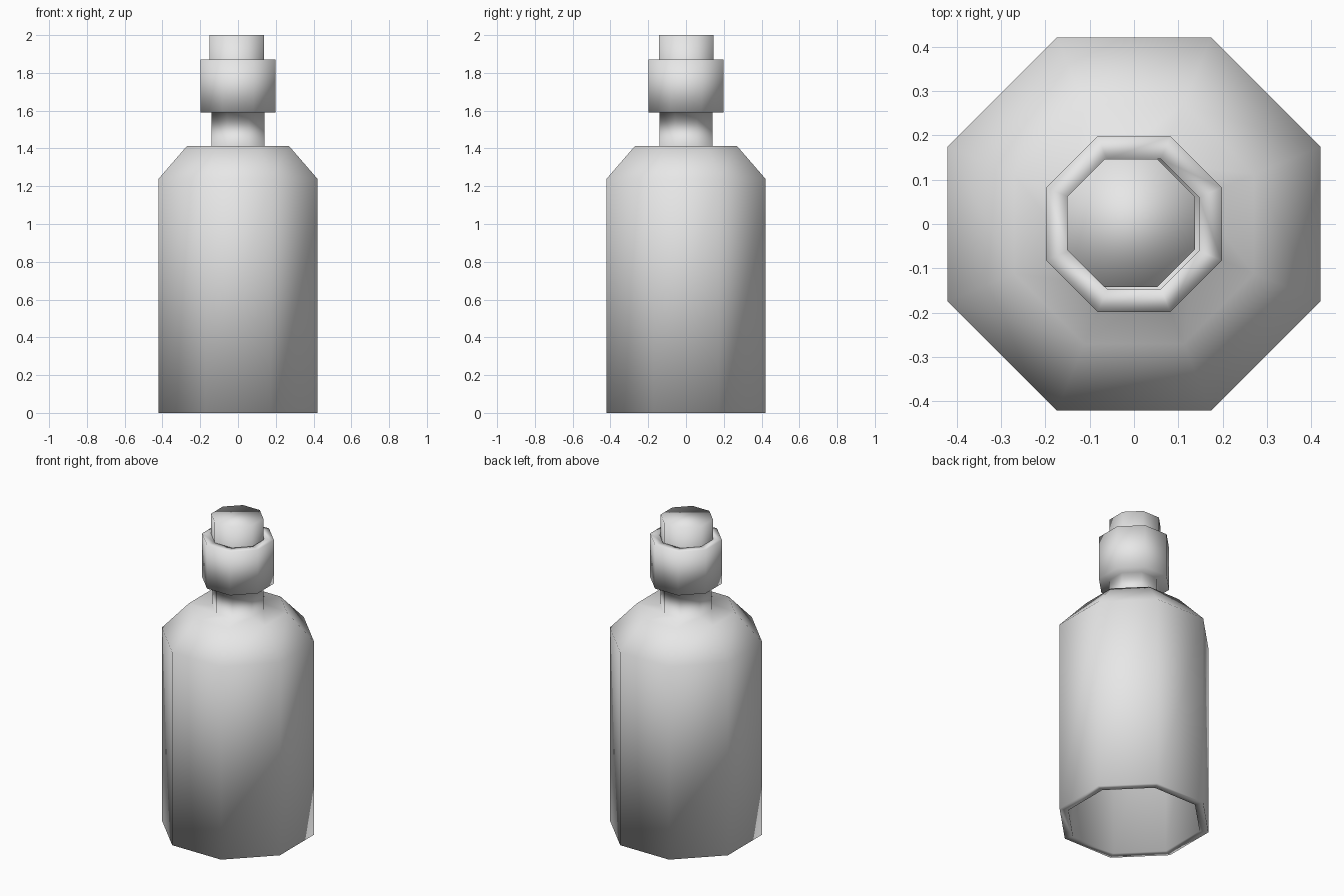
import bpy, bmesh, math

SIDES = 8

cube = bpy.data.objects.get("Cube")
if cube:
    bpy.data.objects.remove(cube, do_unlink=True)

grey = bpy.data.materials.new("plain_grey")
grey.use_nodes = True
colour = (0.8, 0.8, 0.8, 1)
grey.diffuse_color = colour
grey.node_tree.nodes["Principled BSDF"].inputs["Base Color"].default_value = colour


def lathe(name, profile, closed=False, location=(0, 0, 0)):
    """Turn an (apothem, height) profile into a smooth-shaded octagonal part."""
    bm = bmesh.new()
    rings = []
    for apothem, z in profile:
        r = apothem / math.cos(math.pi / SIDES)
        angles = [(i + 0.5) * math.tau / SIDES for i in range(SIDES)]
        rings.append([bm.verts.new((r * math.cos(a), r * math.sin(a), z)) for a in angles])
    pairs = list(zip(rings, rings[1:]))
    if closed:
        pairs.append((rings[-1], rings[0]))
    else:
        bm.faces.new(rings[0])
        bm.faces.new(rings[-1])
    for low, high in pairs:
        for i in range(SIDES):
            j = (i + 1) % SIDES
            bm.faces.new((low[i], low[j], high[j], high[i]))
    bmesh.ops.recalc_face_normals(bm, faces=bm.faces)
    for face in bm.faces:
        face.smooth = True
    mesh = bpy.data.meshes.new(name)
    bm.to_mesh(mesh)
    bm.free()
    mesh.materials.append(grey)
    obj = bpy.data.objects.new(name, mesh)
    obj.location = location
    bpy.context.collection.objects.link(obj)
    return obj


# Hollow bottle, open underneath: outer wall up to the lip, then back down inside
outer = [(0.42, 0), (0.42, 1.24), (0.27, 1.413), (0.14, 1.413),
         (0.14, 1.59), (0.198, 1.59), (0.198, 1.87)]
inner = [(0.146, 1.87), (0.146, 1.64), (0.09, 1.64), (0.09, 1.363),
         (0.25, 1.363), (0.37, 1.22), (0.37, 0)]
lathe("bottle", outer + inner, closed=True)

# Stopper sitting slightly off centre in the mouth
lathe("stopper", [(0.144, 1.65), (0.144, 2.0)], location=(-0.007, 0.002, 0))
